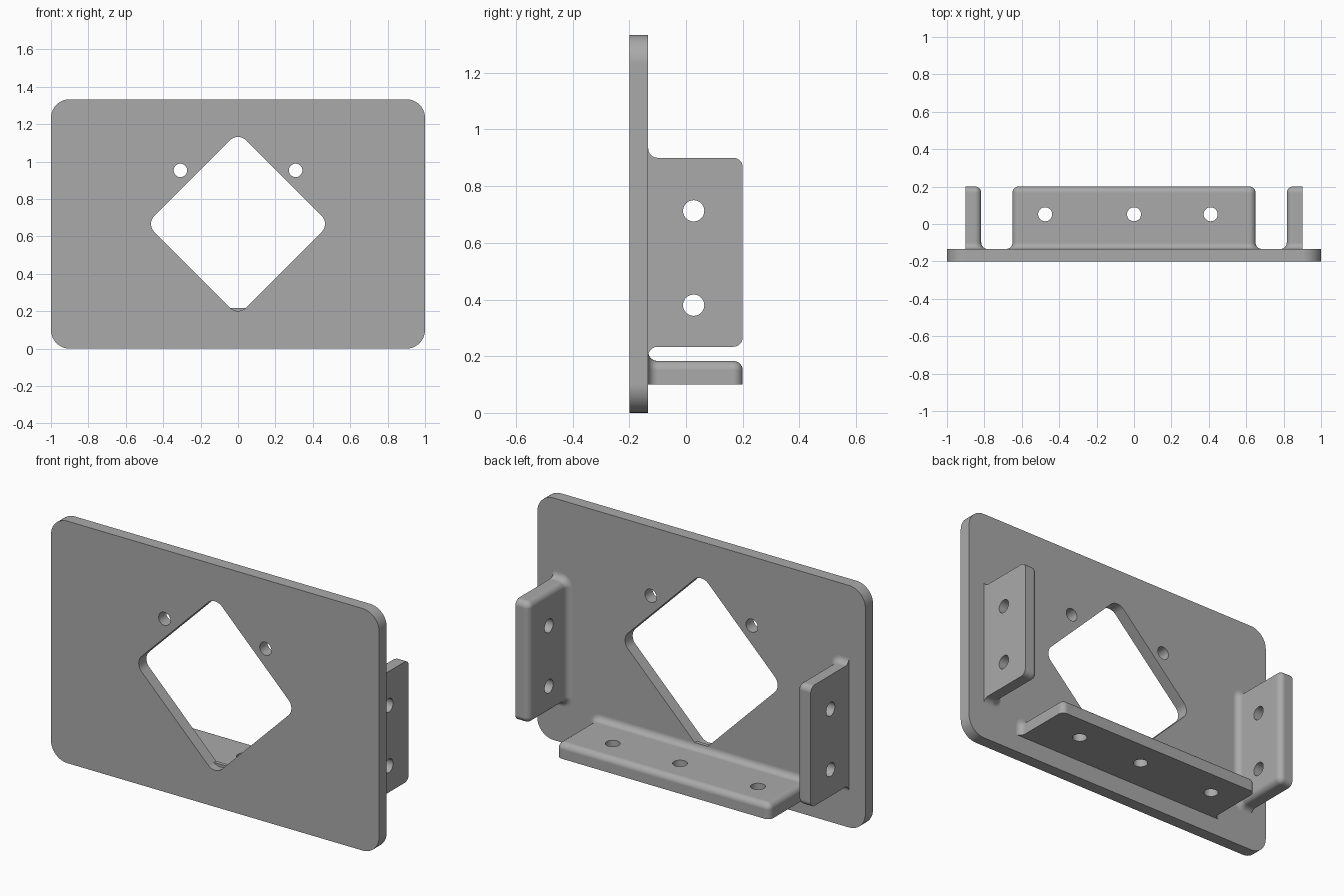
import bpy, bmesh, math
from mathutils import Matrix, Vector

cube = bpy.data.objects.get("Cube")
if cube:
    bpy.data.objects.remove(cube, do_unlink=True)

GREY = bpy.data.materials.new("plain grey")
GREY.use_nodes = True
GREY.diffuse_color = (0.4, 0.4, 0.4, 1)
GREY.node_tree.nodes["Principled BSDF"].inputs["Base Color"].default_value = (0.4, 0.4, 0.4, 1)

FRONT, BACK, TIP = -0.2, -0.1333, 0.2   # plate front, plate back, flange tip
THICK, FILLET, STEPS = 0.0833, 0.0333, 10


def loft(name, rings, matrix=Matrix()):
    """Skin a list of equal-length rings of points and cap both ends."""
    bm = bmesh.new()
    loops = [[bm.verts.new(matrix @ Vector(p)) for p in ring] for ring in rings]
    for a, b in zip(loops, loops[1:]):
        for i in range(len(a)):
            j = (i + 1) % len(a)
            bm.faces.new((a[i], a[j], b[j], b[i]))
    bm.faces.new(loops[0][::-1])
    bm.faces.new(loops[-1])
    bmesh.ops.recalc_face_normals(bm, faces=bm.faces)
    mesh = bpy.data.meshes.new(name)
    bm.to_mesh(mesh)
    bm.free()
    mesh.materials.append(GREY)
    obj = bpy.data.objects.new(name, mesh)
    bpy.context.collection.objects.link(obj)
    return obj


def arc(cx, cy, r, start, end):
    angles = [math.radians(start + (end - start) * i / STEPS) for i in range(STEPS + 1)]
    return [(cx + r * math.cos(a), cy + r * math.sin(a)) for a in angles]


def rounded_slab(name, width, height, r, y0, y1, tilt=0):
    """Rounded rectangle in the xz plane, extruded along y."""
    w, h = width / 2 - r, height / 2 - r
    pts = []
    for k, (sx, sz) in enumerate([(1, 1), (-1, 1), (-1, -1), (1, -1)]):
        pts += arc(sx * w, sz * h, r, 90 * k, 90 * k + 90)
    rings = [[(x, y, z) for x, z in pts] for y in (y0, y1)]
    place = Matrix.Translation((0, 0, 0.6667)) @ Matrix.Rotation(math.radians(tilt), 4, 'Y')
    return loft(name, rings, place)


def drill(center, axis, radius):
    """Round hole cutter along the given axis."""
    ring = arc(0, 0, radius, 0, 360)[:-1]
    fine = [p for i in range(4) for p in arc(0, 0, radius, 90 * i, 90 * i + 90)[:-1]]
    rot = Vector(axis).to_track_quat('Z', 'Y').to_matrix().to_4x4()
    return loft("hole_cutter", [[(x, y, z) for x, y in fine] for z in (-0.15, 0.15)],
                Matrix.Translation(center) @ rot)


def finish(obj, cutters):
    """Cut the openings, then shade smooth with sharp edges kept."""
    bpy.ops.object.select_all(action='DESELECT')
    bpy.context.view_layer.objects.active = obj
    obj.select_set(True)
    for c in cutters:
        mod = obj.modifiers.new("cut", 'BOOLEAN')
        mod.operation, mod.solver, mod.object = 'DIFFERENCE', 'EXACT', c
        bpy.ops.object.modifier_apply(modifier=mod.name)
        bpy.data.objects.remove(c, do_unlink=True)
    bpy.ops.object.shade_smooth_by_angle(angle=math.radians(30))
    mod = obj.modifiers.new("even shading", 'WEIGHTED_NORMAL')
    mod.keep_sharp = True


def flange(name, length, matrix):
    """Tab with a flat outer face, rounded inner edges and a fillet at its root.
    Local axes: x along the length, y through the thickness, z away from the plate."""
    depth = TIP - BACK
    stations = [(-0.02, FILLET)]
    for i in range(STEPS + 1):            # flared root
        a = math.pi / 2 * i / STEPS
        stations.append((FILLET * (1 - math.cos(a)), FILLET * (1 - math.sin(a))))
    for i in range(STEPS + 1):            # rounded tip
        a = math.pi / 2 * i / STEPS
        stations.append((depth - FILLET * (1 - math.sin(a)), -FILLET * 0.98 * (1 - math.cos(a))))
    rings = []
    for d, o in stations:
        half, r = length / 2 - FILLET, FILLET + o
        top = THICK - FILLET
        pts = [(half + r, 0)] + arc(half, top, r, 0, 90) + arc(-half, top, r, 90, 180) + [(-half - r, 0)]
        rings.append([(x, y, d) for x, y in pts])
    return loft(name, rings, matrix)


def frame(origin, x, y, z):
    m = Matrix((x, y, z)).transposed().to_4x4()
    return Matrix.Translation(origin) @ m


# Face plate with the diamond window and two small holes
plate = rounded_slab("face_plate", 2, 1.3333, 0.1, FRONT, BACK)
window = rounded_slab("window_cutter", 0.693, 0.693, 0.06, -0.4, 0, 45)
finish(plate, [window] + [drill((s * 0.308, -0.17, 0.953), (0, 1, 0), 0.036) for s in (-1, 1)])

# Side flanges, mirrored left and right
for s, side in ((1, "left"), (-1, "right")):
    tab = flange(side + "_flange", 0.6667,
                 frame((s * 0.9, BACK, 0.5667), (0, 0, 1), (-s, 0, 0), (0, 1, 0)))
    finish(tab, [drill((s * 0.86, 0.027, z), (1, 0, 0), 0.0375) for z in (0.38, 0.713)])

# Bottom flange with three holes
shelf = flange("bottom_flange", 1.3, frame((0, BACK, 0.1), (1, 0, 0), (0, 0, 1), (0, 1, 0)))
finish(shelf, [drill((x, 0.052, 0.14), (0, 0, 1), 0.0375) for x in (-0.475, 0, 0.41)])
